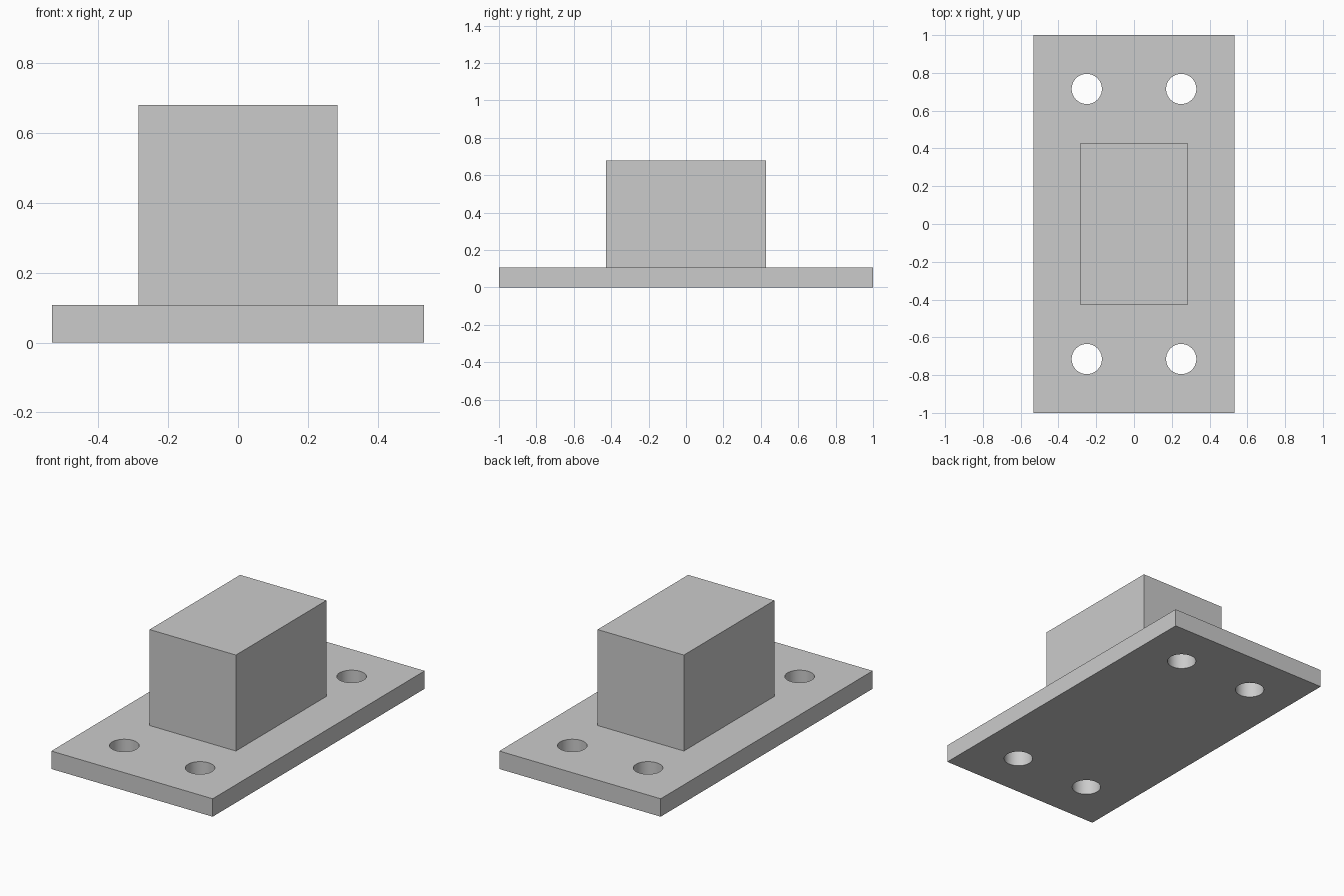
import bpy
import math

old = bpy.data.objects.get("Cube")
if old:
    bpy.data.objects.remove(old, do_unlink=True)

# Single plain grey finish
GREY = (0.6, 0.6, 0.6, 1.0)
grey = bpy.data.materials.new("light grey")
grey.use_nodes = True
grey.diffuse_color = GREY
grey.node_tree.nodes["Principled BSDF"].inputs["Base Color"].default_value = GREY

PLATE_TOP = 0.107
BLOCK_TOP = 0.68


def box(name, width, depth, bottom, top):
    bpy.ops.mesh.primitive_cube_add(size=1, location=(0, 0, (bottom + top) / 2))
    obj = bpy.context.object
    obj.name = name
    obj.scale = (width, depth, top - bottom)
    bpy.ops.object.transform_apply(location=True, rotation=False, scale=True)
    obj.data.materials.append(grey)
    return obj


def drill(target, x, y, radius):
    bpy.ops.mesh.primitive_cylinder_add(vertices=64, radius=radius, depth=1, location=(x, y, 0))
    cutter = bpy.context.object
    cutter.hide_render = True
    cutter.data.materials.append(grey)
    cut = target.modifiers.new("bolt hole", "BOOLEAN")
    cut.operation = "DIFFERENCE"
    cut.solver = "EXACT"
    cut.object = cutter
    bpy.ops.object.select_all(action="DESELECT")
    bpy.context.view_layer.objects.active = target
    target.select_set(True)
    bpy.ops.object.modifier_apply(modifier=cut.name)
    bpy.data.objects.remove(cutter, do_unlink=True)


# Mounting plate with four bolt holes
plate = box("base_plate", 1.066, 2.0, 0, PLATE_TOP)
for x in (-0.25, 0.25):
    for y in (-0.715, 0.715):
        drill(plate, x, y, 0.08)
bpy.ops.object.shade_smooth_by_angle(angle=math.radians(30))

# Solid block standing on the plate
box("centre_block", 0.57, 0.854, PLATE_TOP, BLOCK_TOP)
